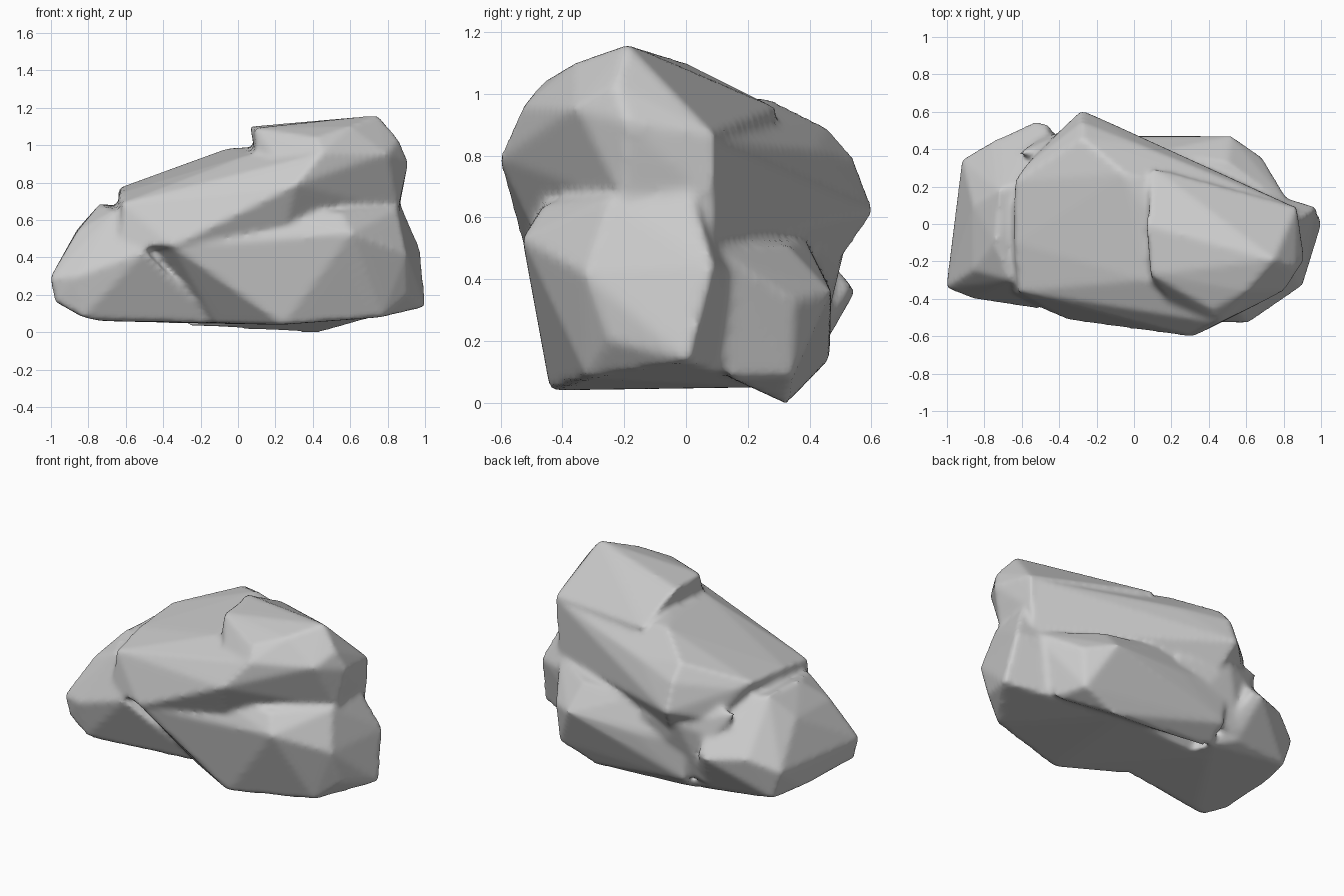
import bpy, bmesh, math

rock = bmesh.new()


def chunk(pts):
    """Add a convex chunk of stone wrapped around a few corner points."""
    bm = bmesh.new()
    for p in pts:
        bm.verts.new(p)
    bmesh.ops.convex_hull(bm, input=bm.verts[:])
    loose = [v for v in bm.verts if not v.link_faces]
    bmesh.ops.delete(bm, geom=loose, context='VERTS')
    bmesh.ops.recalc_face_normals(bm, faces=bm.faces[:])
    me = bpy.data.meshes.new("chunk")
    bm.to_mesh(me)
    bm.free()
    rock.from_mesh(me)
    bpy.data.meshes.remove(me)


# Sloping upper mass
chunk([
    (-.64, .23, .77), (-.64, -.1, .74), (-.62, -.36, .69), (-.63, -.39, .45),
    (-.58, .31, .74), (-.05, .27, .985), (.05, .1, .99), (.06, -.3, .95),
    (-.35, -.515, .46), (.31, -.605, .79), (.45, -.53, .96), (.8, -.36, .96),
    (.88, -.19, .9), (.86, .09, .85), (.86, -.2, .65), (.25, -.48, .53),
    (-.28, .46, .89), (-.28, .545, .79), (-.28, .61, .62), (-.5, .4, .55),
    (.04, .42, .82), (-.2, .42, .35), (.85, .09, .5)])

# Raised right part, with a step on its left side
chunk([
    (.065, .0, 1.10), (.09, -.27, 1.09), (.75, -.19, 1.16), (.6, -.36, 1.10),
    (.42, -.46, 1.04), (.86, -.23, 1.03), (.91, -.19, .91), (.87, .09, .87),
    (.1, .09, 1.03), (.1, .3, .95), (.1, -.33, .9), (.8, -.36, .95),
    (.45, -.53, .96), (.25, -.5, .85), (.865, -.2, .7), (.86, .09, .65)])

# Broad lower mass on the right
chunk([
    (-.12, -.25, .05), (.24, -.44, .04), (.77, -.32, .08), (.91, -.25, .2),
    (1.005, .01, .135), (.975, .09, .44), (.9, -.33, .42), (.61, -.53, .53),
    (.3, -.52, .5), (-.35, -.505, .46), (.55, -.46, .64), (.84, 0, .75),
    (.85, -.25, .66), (.1, -.45, .66), (-.4, .2, .05), (.3, .25, .05),
    (0, .38, .4), (-.5, -.3, .43)])

# Back right lobe
chunk([
    (.685, .355, .33), (.68, .19, .45), (.72, .14, .08), (.42, .325, -.005),
    (.52, .47, .36), (.04, .47, .34), (.1, .3, .025), (-.3, .33, .035),
    (.5, .33, .51), (.1, .38, .54), (-.31, .46, .38), (.85, .08, .5),
    (-.31, .465, .14), (.66, .345, .085)])

# Back wall between the lobes
chunk([
    (-.5, .46, .46), (.02, .43, .45), (-.45, .43, .15), (0, .38, .1),
    (-.3, .52, .52), (0, .42, .75), (-.62, .38, .62), (-.1, .1, .3)])

# Left lobe
chunk([
    (-1.005, -.34, .29), (-.98, -.33, .165), (-.83, -.36, .08),
    (-.86, -.4, .3), (-.86, -.25, .54), (-.74, -.1, .685), (-.72, .18, .685),
    (-.66, -.3, .65), (-.92, .345, .3), (-.86, .34, .12), (-.75, .445, .38),
    (-.45, .4, .1), (-.52, .55, .36), (-.46, .535, .38), (-.12, -.22, .05),
    (-.74, -.32, .06), (-.5, -.455, .43), (-.45, .3, .65), (-.31, .34, .05),
    (-.86, .1, .55), (-.93, .12, .14)])

# Fuse the chunks into one weathered stone
me = bpy.data.meshes.new("boulder")
rock.to_mesh(me)
rock.free()
ob = bpy.data.objects.new("boulder", me)
bpy.context.collection.objects.link(ob)
fuse = ob.modifiers.new("fuse", 'REMESH')
fuse.mode = 'VOXEL'
fuse.voxel_size = 0.018
soft = ob.modifiers.new("weather", 'SMOOTH')
soft.factor = 0.5
soft.iterations = 4
ob.select_set(True)
bpy.context.view_layer.objects.active = ob
bpy.ops.object.modifier_apply(modifier="fuse")
bpy.ops.object.modifier_apply(modifier="weather")
bpy.ops.object.shade_smooth()
